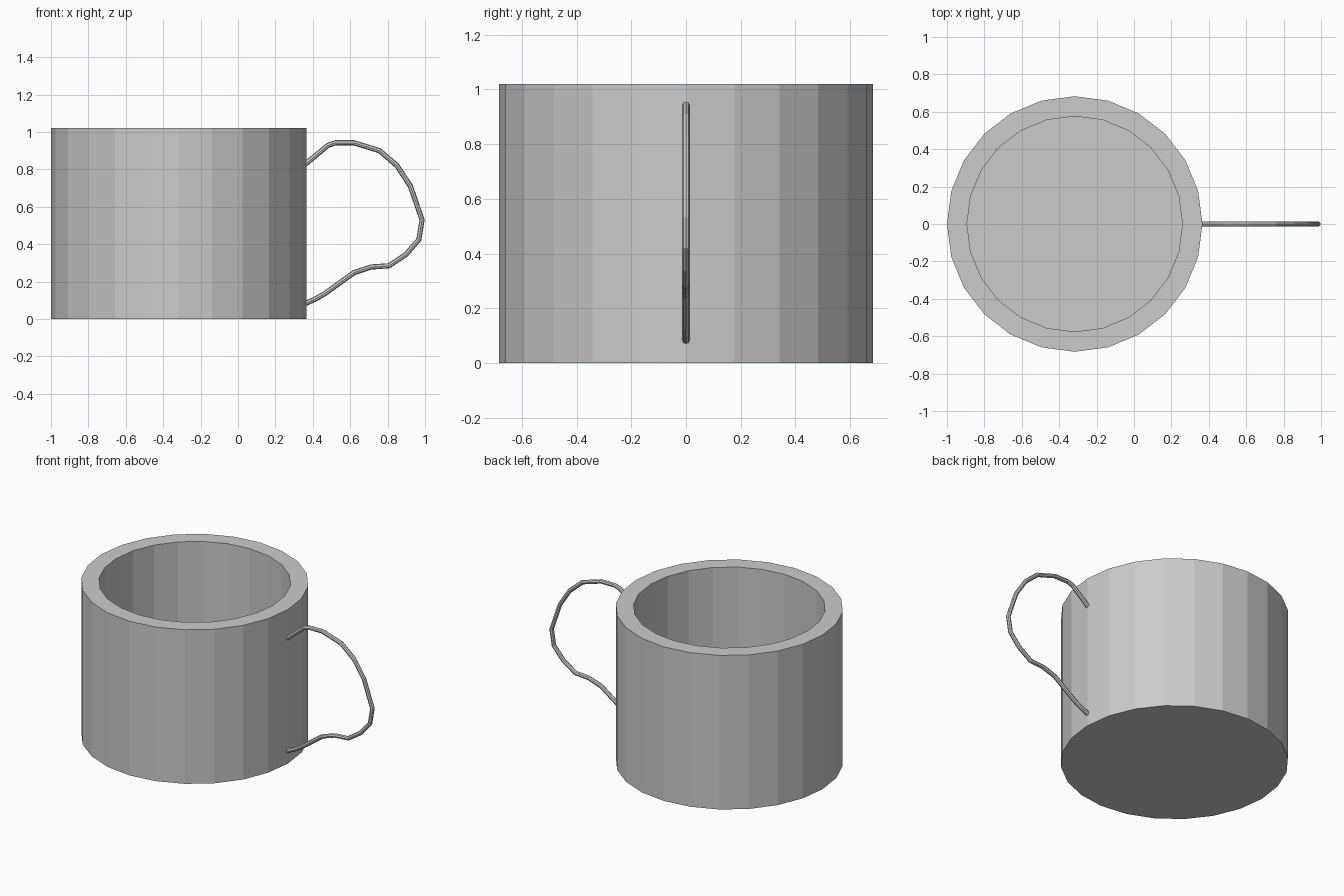
import bpy
import bmesh
from math import cos, sin, tau

cube = bpy.data.objects.get("Cube")
if cube:
    bpy.data.objects.remove(cube)

SIDES = 24
CENTRE_X = -0.317
OUTER, INNER = 0.683, 0.576
HEIGHT, FLOOR = 1.02, 0.1

grey = bpy.data.materials.new("plain grey")
grey.use_nodes = True
grey.diffuse_color = (0.6, 0.6, 0.6, 1)
grey.node_tree.nodes["Principled BSDF"].inputs["Base Color"].default_value = (0.6, 0.6, 0.6, 1)


def add_object(name, data):
    obj = bpy.data.objects.new(name, data)
    bpy.context.collection.objects.link(obj)
    data.materials.append(grey)
    return obj


# Mug body: stacked rings, closed underneath and hollow above
bm = bmesh.new()
rings = []
for radius, z in [(OUTER, 0), (OUTER, HEIGHT), (INNER, HEIGHT), (INNER, FLOOR)]:
    rings.append([bm.verts.new((CENTRE_X + radius * cos(tau * i / SIDES),
                                radius * sin(tau * i / SIDES), z))
                  for i in range(SIDES)])
for low, high in zip(rings, rings[1:]):
    for i in range(SIDES):
        j = (i + 1) % SIDES
        bm.faces.new((low[i], low[j], high[j], high[i]))
bm.faces.new(rings[0][::-1])
bm.faces.new(rings[-1])
bmesh.ops.recalc_face_normals(bm, faces=bm.faces)
mesh = bpy.data.meshes.new("mug_body")
bm.to_mesh(mesh)
bm.free()
add_object("mug_body", mesh)

# Handle: thin bent wire swept along a path in the xz plane
path = [(0.36, 0.828), (0.48, 0.928), (0.52, 0.942), (0.62, 0.942), (0.757, 0.9),
        (0.85, 0.82), (0.922, 0.71), (0.984, 0.53), (0.967, 0.425), (0.898, 0.345),
        (0.808, 0.285), (0.71, 0.278), (0.62, 0.248), (0.463, 0.135), (0.41, 0.105),
        (0.36, 0.083)]
curve = bpy.data.curves.new("handle", "CURVE")
curve.dimensions = "3D"
curve.bevel_depth = 0.014
curve.bevel_resolution = 2
curve.use_fill_caps = True
spline = curve.splines.new("POLY")
spline.points.add(len(path) - 1)
for point, (x, z) in zip(spline.points, path):
    point.co = (x, 0, z, 1)
spline.use_smooth = False
add_object("handle", curve)
